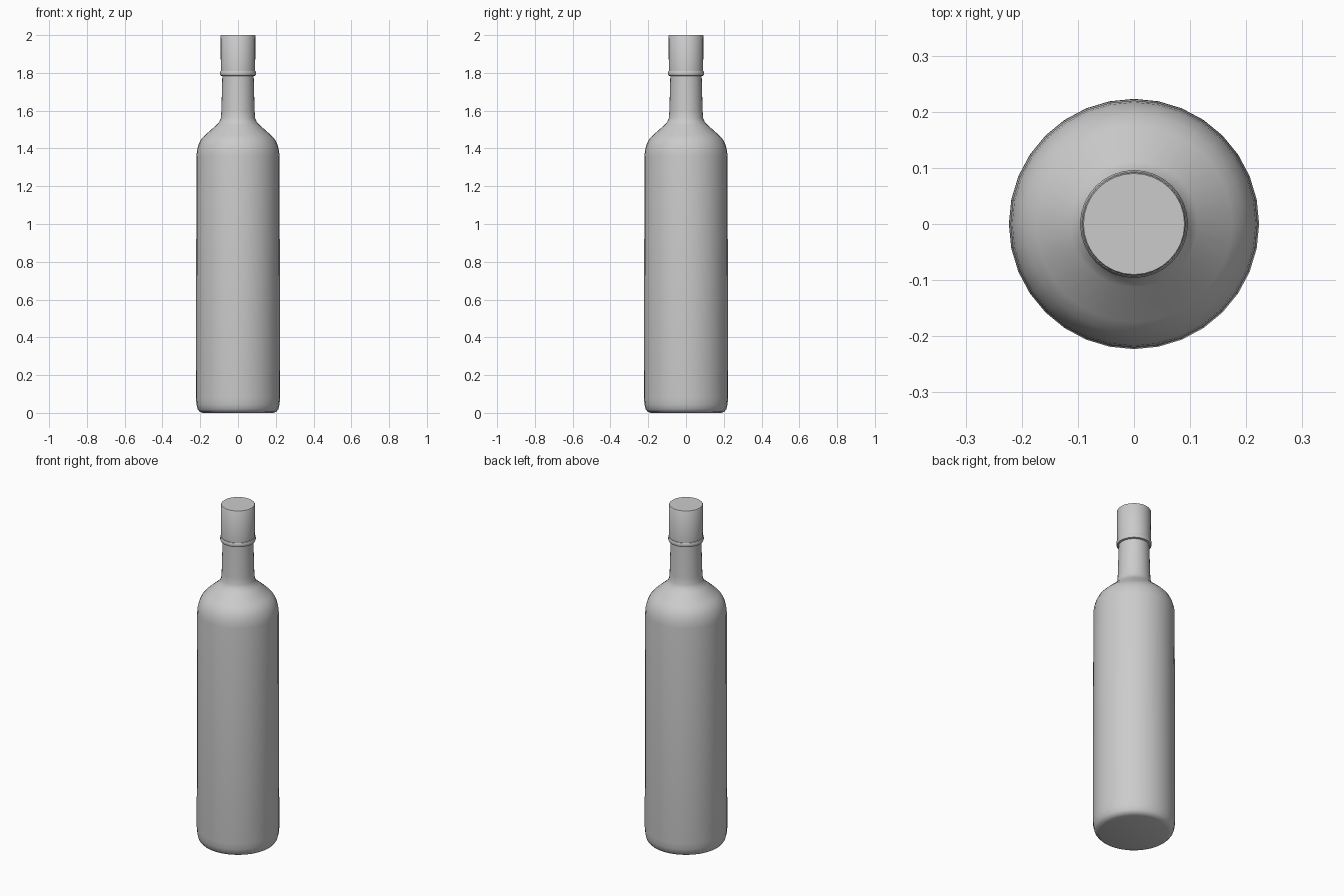
import bpy, bmesh, math

if "Cube" in bpy.data.objects:
    bpy.data.objects.remove(bpy.data.objects["Cube"])

SIDES = 32


def lathe(name, profile):
    """Revolve (radius, z) points around z and close both ends."""
    bm = bmesh.new()
    rings = []
    for r, z in profile:
        rings.append([bm.verts.new((r * math.cos(2 * math.pi * i / SIDES),
                                    r * math.sin(2 * math.pi * i / SIDES), z))
                      for i in range(SIDES)])
    for low, high in zip(rings, rings[1:]):
        for i in range(SIDES):
            j = (i + 1) % SIDES
            bm.faces.new((low[i], low[j], high[j], high[i]))
    bm.faces.new(rings[0][::-1])
    bm.faces.new(rings[-1])
    mesh = bpy.data.meshes.new(name)
    bm.to_mesh(mesh)
    bm.free()
    obj = bpy.data.objects.new(name, mesh)
    bpy.context.collection.objects.link(obj)
    bpy.context.view_layer.objects.active = obj
    obj.select_set(True)
    bpy.ops.object.shade_smooth_by_angle(angle=math.radians(40))
    obj.select_set(False)
    return obj


# Bottle: rounded base, slightly tapered body, shoulder and neck
lathe("bottle", [
    (0.185, 0.0), (0.203, 0.006), (0.214, 0.02), (0.22, 0.045), (0.223, 0.08),
    (0.22, 1.36), (0.217, 1.39), (0.209, 1.42), (0.195, 1.448),
    (0.175, 1.47), (0.113, 1.525), (0.099, 1.541), (0.091, 1.56),
    (0.088, 1.60), (0.083, 1.785)])

# Lip ring under the cap
lathe("lip_ring", [
    (0.083, 1.783), (0.093, 1.786), (0.096, 1.793), (0.096, 1.803),
    (0.093, 1.81), (0.088, 1.812)])

# Cap
lathe("cap", [(0.091, 1.81), (0.092, 1.997), (0.09, 2.0)])
